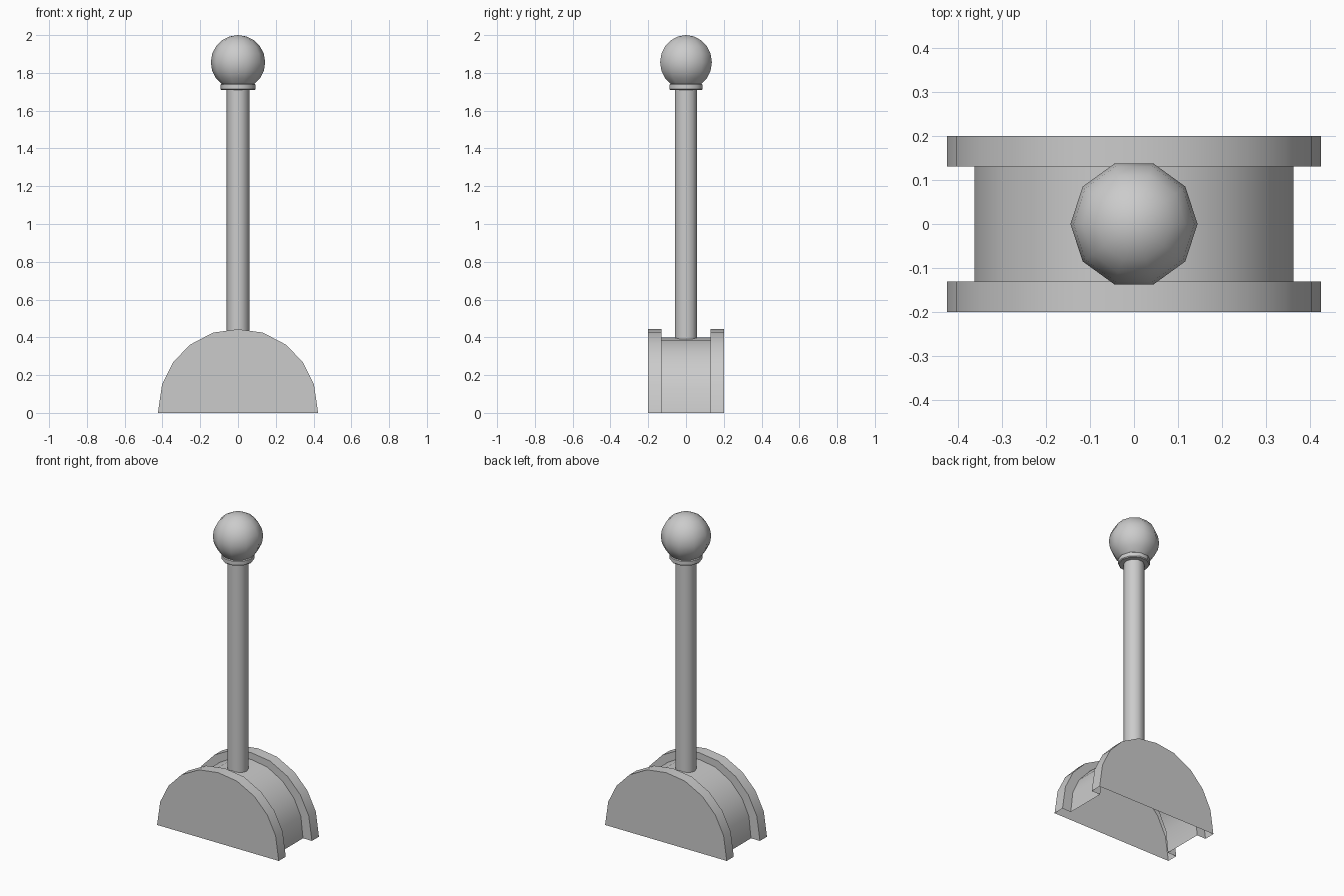
import bpy
import math

if "Cube" in bpy.data.objects:
    bpy.data.objects.remove(bpy.data.objects["Cube"])


def make_object(name, verts, faces, angle):
    mesh = bpy.data.meshes.new(name)
    mesh.from_pydata(verts, [], faces)
    mesh.update()
    obj = bpy.data.objects.new(name, mesh)
    bpy.context.collection.objects.link(obj)
    bpy.ops.object.select_all(action='DESELECT')
    obj.select_set(True)
    bpy.context.view_layer.objects.active = obj
    bpy.ops.object.shade_smooth_by_angle(angle=math.radians(angle))
    return obj


def lathe(name, profile, sides=10, angle=40):
    """Spin (radius, z) points, listed bottom to top, around z; r = 0 is a pole."""
    verts, rings, faces = [], [], []
    for r, z in profile:
        start, n = len(verts), (1 if r == 0 else sides)
        for i in range(n):
            a = 2 * math.pi * i / sides
            verts.append((r * math.cos(a), r * math.sin(a), z))
        rings.append([start + i % n for i in range(sides)])
    for low, high in zip(rings, rings[1:]):
        for i in range(sides):
            j = (i + 1) % sides
            faces.append(tuple(dict.fromkeys((low[i], low[j], high[j], high[i]))))
    return make_object(name, verts, faces, angle)


# Half-round base: open-bottomed shell with two end flanges and a recessed drum
def arch(half):
    return half + [(-x, z) for x, z in reversed(half[:-1])]


flange = arch([(0.424, 0), (0.402, 0.152), (0.344, 0.268),
               (0.254, 0.361), (0.132, 0.425), (0, 0.443)])
drum = arch([(0.362, 0), (0.347, 0.135), (0.299, 0.236),
             (0.220, 0.322), (0.113, 0.382), (0, 0.40)])
sections = [(-0.2, flange), (-0.13, flange), (-0.13, drum),
            (0.13, drum), (0.13, flange), (0.2, flange)]
n = len(flange)
verts = [(x, y, z) for y, outline in sections for x, z in outline]
faces = [(s * n + i, (s + 1) * n + i, (s + 1) * n + i + 1, s * n + i + 1)
         for s in range(len(sections) - 1) for i in range(n - 1)]
last = (len(sections) - 1) * n
faces += [tuple(range(n)), tuple(last + i for i in reversed(range(n)))]
make_object("base", verts, faces, 40)

# Shaft
lathe("lever_shaft", [(0.06, 0.385), (0.06, 1.715)])

# Collar under the knob
lathe("knob_collar", [(0.055, 1.709), (0.088, 1.709), (0.093, 1.714),
                      (0.093, 1.738), (0.083, 1.745)])

# Ball knob
ball = [(0.144 * math.cos(math.radians(a)), 1.856 + 0.144 * math.sin(math.radians(a)))
        for a in range(-54, 90, 18)]
lathe("ball_knob", ball + [(0, 2.0)])
